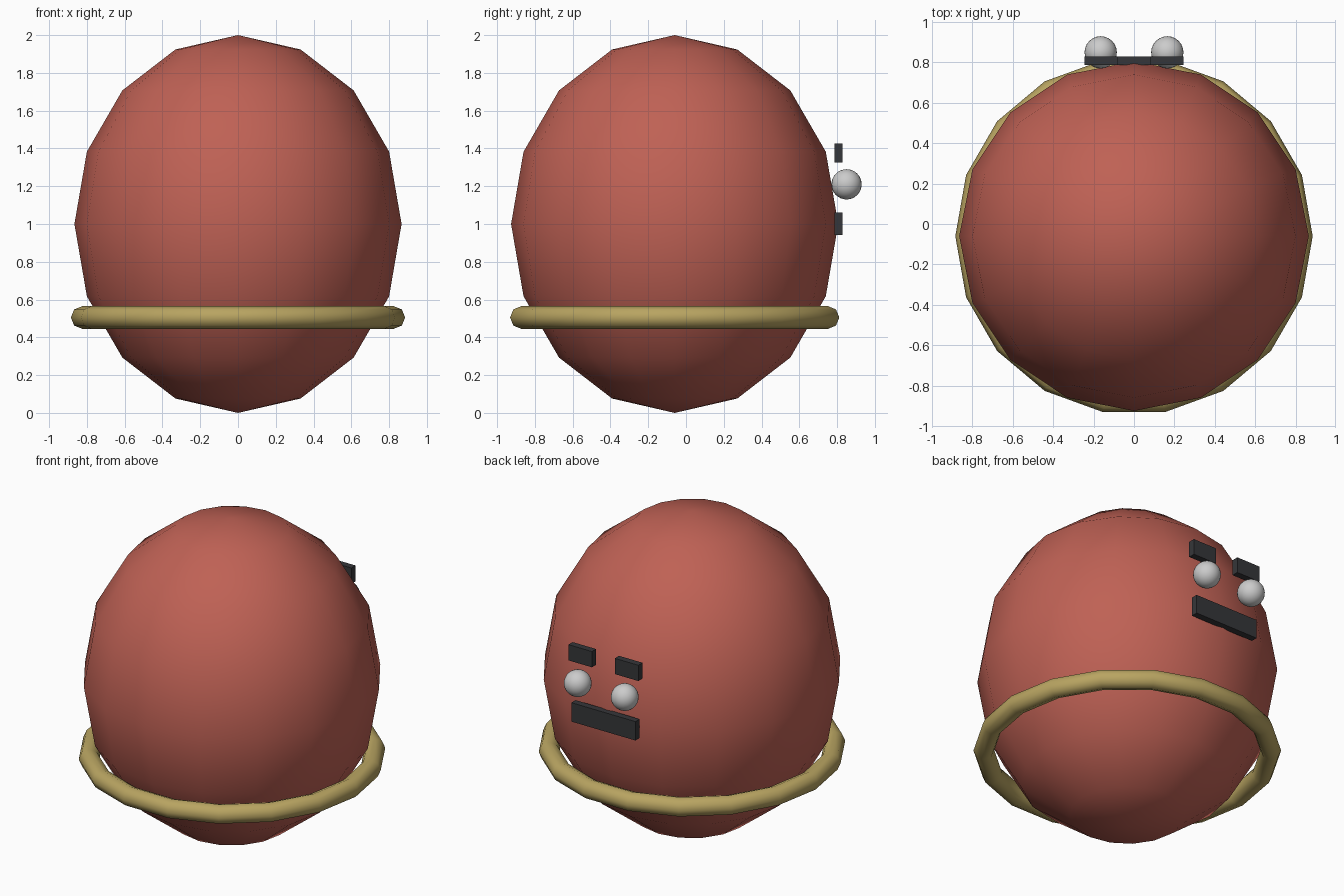
import bpy, bmesh, math
from mathutils import Matrix, Vector

if "Cube" in bpy.data.objects:
    bpy.data.objects.remove(bpy.data.objects["Cube"])

CY = -0.06  # centre line of the body


def material(name, rgb):
    m = bpy.data.materials.new(name)
    m.diffuse_color = (*rgb, 1)
    m.use_nodes = True
    m.node_tree.nodes["Principled BSDF"].inputs["Base Color"].default_value = m.diffuse_color
    return m


RED = material("red", (0.52, 0.12, 0.09))
GOLD = material("gold", (0.48, 0.37, 0.12))
DARK = material("dark", (0.036, 0.037, 0.041))
WHITE = material("white", (0.75, 0.74, 0.72))


def add(name, bm, mat, smooth=False):
    bmesh.ops.recalc_face_normals(bm, faces=bm.faces)
    me = bpy.data.meshes.new(name)
    bm.to_mesh(me)
    bm.free()
    for p in me.polygons:
        p.use_smooth = smooth
    me.materials.append(mat)
    ob = bpy.data.objects.new(name, me)
    bpy.context.collection.objects.link(ob)
    return ob


def ellipsoid(name, loc, radii, segs, rings, mat):
    bm = bmesh.new()
    bmesh.ops.create_uvsphere(bm, u_segments=segs, v_segments=rings, radius=1,
                              matrix=Matrix.LocRotScale(Vector(loc), None, Vector(radii)))
    return add(name, bm, mat, True)


def box(name, loc, size, mat):
    bm = bmesh.new()
    bmesh.ops.create_cube(bm, size=1, matrix=Matrix.LocRotScale(Vector(loc), None, Vector(size)))
    return add(name, bm, mat)


def torus(name, loc, major, minor, n, m, mat):
    bm = bmesh.new()
    rows = []
    for i in range(n):
        a = 2 * math.pi * i / n
        row = []
        for j in range(m):
            b = 2 * math.pi * j / m
            r = major + minor * math.cos(b)
            row.append(bm.verts.new((loc[0] + r * math.cos(a), loc[1] + r * math.sin(a),
                                     loc[2] + minor * math.sin(b))))
        rows.append(row)
    for i in range(n):
        p, q = rows[i], rows[(i + 1) % n]
        for j in range(m):
            k = (j + 1) % m
            bm.faces.new((p[j], q[j], q[k], p[k]))
    return add(name, bm, mat, True)


# Egg-shaped body and the ring round its lower part
ellipsoid("body", (0, CY, 1.0), (0.866, 0.866, 1.0), 16, 8, RED)
torus("belt_ring", (0, CY, 0.505), 0.825, 0.06, 18, 8, GOLD)

# Face on the +y side
for side, s in (("left", -1), ("right", 1)):
    ellipsoid(side + "_eye", (s * 0.165, 0.85, 1.21), (0.08, 0.08, 0.08), 24, 16, WHITE)
    box(side + "_brow", (s * 0.163, 0.808, 1.375), (0.165, 0.042, 0.1), DARK)
box("mouth", (0, 0.808, 1.002), (0.45, 0.042, 0.12), DARK)
